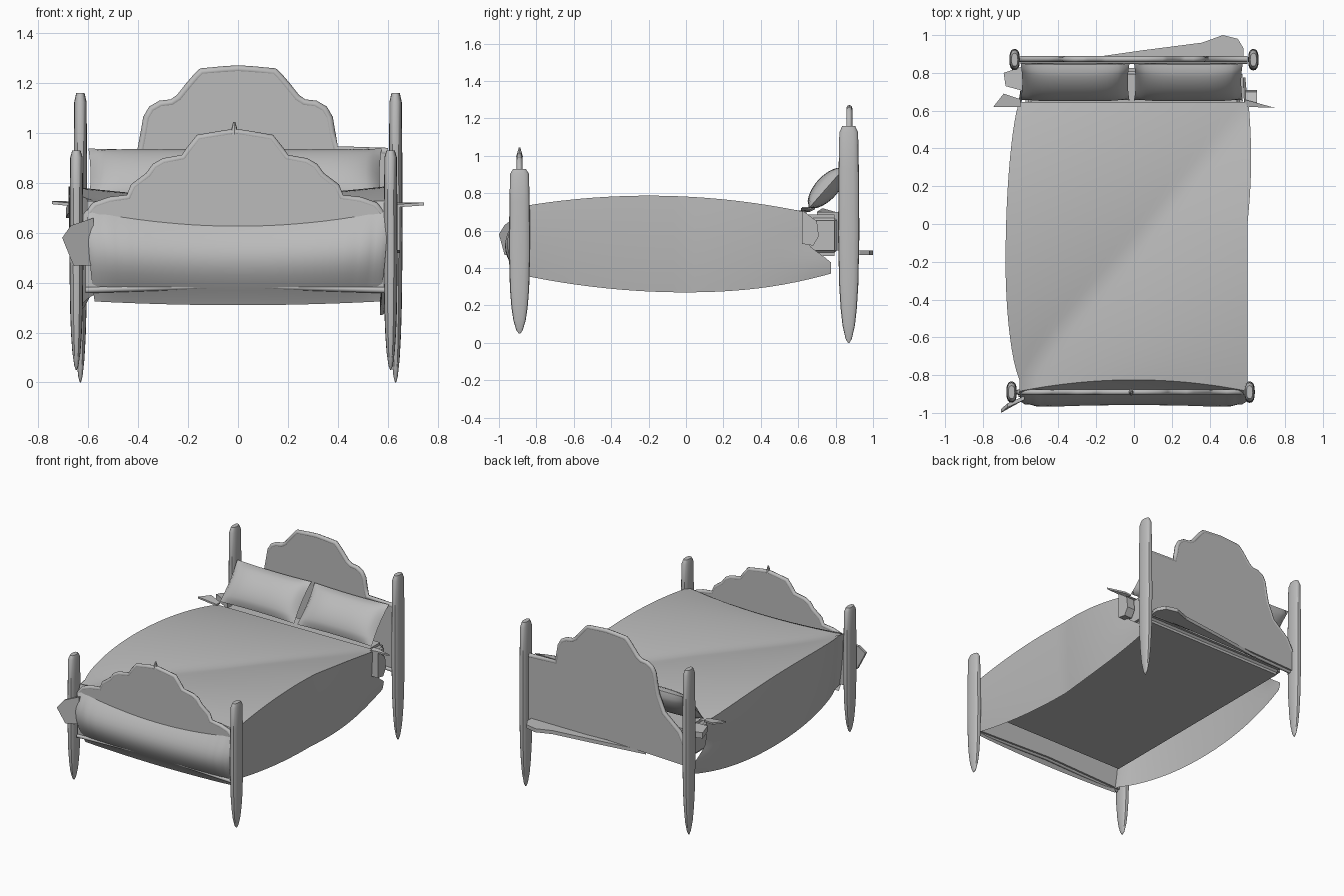
import bpy, bmesh, math
from mathutils import Vector

cube = bpy.data.objects.get("Cube")
if cube:
    bpy.data.objects.remove(cube, do_unlink=True)

GREY = (0.5, 0.5, 0.5, 1)
grey = bpy.data.materials.new("plain_grey")
grey.use_nodes = True
grey.diffuse_color = GREY
grey.node_tree.nodes["Principled BSDF"].inputs["Base Color"].default_value = GREY


def finish(name, bm, smooth=True):
    """Turn a bmesh into a named, shaded object."""
    bmesh.ops.recalc_face_normals(bm, faces=bm.faces)
    mesh = bpy.data.meshes.new(name)
    bm.to_mesh(mesh)
    bm.free()
    mesh.materials.append(grey)
    ob = bpy.data.objects.new(name, mesh)
    bpy.context.collection.objects.link(ob)
    if smooth:
        bpy.ops.object.select_all(action='DESELECT')
        ob.select_set(True)
        bpy.context.view_layer.objects.active = ob
        bpy.ops.object.shade_smooth_by_angle(angle=math.radians(35))
    return ob


def surface(bm, fn, nu, nv):
    """Quad sheet from fn(u, v) with u and v in 0..1."""
    g = [[bm.verts.new(fn(i / nu, j / nv)) for j in range(nv + 1)] for i in range(nu + 1)]
    for i in range(nu):
        for j in range(nv):
            bm.faces.new((g[i][j], g[i + 1][j], g[i + 1][j + 1], g[i][j + 1]))


def plate(name, pts, offset):
    """Polygon extruded by an offset vector."""
    bm = bmesh.new()
    face = bm.faces.new([bm.verts.new(p) for p in pts])
    new = bmesh.ops.extrude_face_region(bm, geom=[face])["geom"]
    bmesh.ops.translate(bm, vec=offset, verts=[v for v in new if isinstance(v, bmesh.types.BMVert)])
    return finish(name, bm, smooth=False)


def moulding(name, pts, radius):
    """Round trim along a path."""
    cu = bpy.data.curves.new(name, 'CURVE')
    cu.dimensions = '3D'
    cu.bevel_depth = radius
    cu.bevel_resolution = 2
    cu.use_fill_caps = True
    sp = cu.splines.new('POLY')
    sp.points.add(len(pts) - 1)
    for p, co in zip(sp.points, pts):
        p.co = (*co, 1)
    cu.materials.append(grey)
    ob = bpy.data.objects.new(name, cu)
    bpy.context.collection.objects.link(ob)


# Posts: flattened spindles with a pointed foot
POST = [(0, .08), (.02, .3), (.08, .58), (.16, .76), (.27, .9), (.5, 1), (.8, .95), (.97, .88), (1, .6)]


def post(name, x, y, z0, z1):
    bm = bmesh.new()
    n, rings = 16, []
    for t, r in POST:
        ring = []
        for k in range(n):
            a = 2 * math.pi * k / n
            c, s = math.cos(a), math.sin(a)
            ring.append(bm.verts.new((x + .028 * r * math.copysign(abs(c) ** .8, c),
                                      y + .057 * r * math.copysign(abs(s) ** .8, s),
                                      z0 + t * (z1 - z0))))
        rings.append(ring)
    for a, b in zip(rings, rings[1:]):
        for k in range(n):
            bm.faces.new((a[k], a[(k + 1) % n], b[(k + 1) % n], b[k]))
    bm.faces.new(rings[0])
    bm.faces.new(rings[-1])
    finish(name, bm)


post("front_post_right", -.648, -.89, .05, .93)
post("front_post_left", .612, -.89, .05, .93)
post("back_post_right", -.632, .87, 0, 1.16)
post("back_post_left", .632, .87, 0, 1.16)


# Boards: a mirrored crest with its own shoulder on each side
def board(name, right, crest, left, bottom, cx, y, rim):
    prof = right + crest + [(-x, z) for x, z in reversed(crest) if x] + left
    top = [Vector((cx + x, y, z)) for x, z in prof]
    low = [Vector((cx + .6 * s, y, bottom + .02 * (1 - abs(s)))) for s in (1, .5, 0, -.5, -1)]
    shift = Vector((0, .013, 0))
    plate(name, [p - shift for p in top + low], shift * 2)
    moulding(name + "_top_moulding", top, rim)
    moulding(name + "_bottom_rail", [p - shift for p in low], rim * .8)


HEAD = [(-.375, 1.0), (-.365, 1.06), (-.345, 1.095), (-.31, 1.115), (-.265, 1.12), (-.235, 1.14),
        (-.195, 1.19), (-.165, 1.225), (-.145, 1.245), (-.06, 1.252), (0, 1.256)]
FOOT = [(-.6, .6), (-.595, .67), (-.56, .71), (-.5, .73), (-.425, .74), (-.405, .785), (-.345, .83),
        (-.32, .865), (-.285, .885), (-.205, .9), (-.18, .935), (-.145, .98), (-.07, .992), (0, 1.003)]
board("headboard", [(-.6, .62), (-.56, .7), (-.44, .8), (-.39, .92)], HEAD,
      [(.39, .935), (.6, .925)], .48, 0, .873, .016)
board("footboard", [], FOOT, [], .37, -.012, -.89, .015)

# Finial on the footboard
bm = bmesh.new()
bmesh.ops.create_cone(bm, cap_ends=True, segments=8, radius1=.018, radius2=.004, depth=.05)
bmesh.ops.translate(bm, vec=(-.015, -.89, 1.02), verts=bm.verts)
finish("footboard_finial", bm)

# Mattress
bm = bmesh.new()
bmesh.ops.create_cube(bm, size=1)
for v in bm.verts:
    v.co = (v.co.x * 1.15, v.co.y * 1.66 - .005, v.co.z * .22 + .575)
bmesh.ops.bevel(bm, geom=bm.edges[:], offset=.03, segments=3, affect='EDGES')
finish("mattress", bm)

# Blanket: arched sides, a diagonal valley across the top and an open underside
Y0, Y1 = -.885, .645


def row_y(v):
    return Y0 + (Y1 - Y0) * v


def top_z(y):
    return .787 - .09 * ((y + .2) / .85) ** 2


def hem_z(y):
    return .27 + .12 * y * y


def side_x(y, s):
    if s < 0:
        w = max(0, 1 - ((y + .2) / (.85 if y > -.2 else .62)) ** 2)
        return -.605 - .075 * w ** .7
    return .6 + .02 * max(0, 1 - ((y - .35) / .35) ** 2)


def front_y(s):
    return Y0 + .06 * (1 - s * s)


def blanket_top(u, v):
    y, s = row_y(v), 2 * u - 1
    x = side_x(y, s) * abs(s)
    d = 2 * v - 1
    rise = abs(s - d) / max(.001, 1 - d if s > d else 1 + d)
    valley = .722 - .015 * v
    z = valley + (top_z(y) - valley) * min(1, rise)
    return (x, y + (front_y(s) - Y0) * (1 - v) ** 8, z)


def blanket_side(s):
    def fn(u, v):
        y = row_y(v)
        z = hem_z(y) + (top_z(y) - hem_z(y)) * u
        tail = .13 * v ** 12 * max(0, min(1, (.55 - u) * 3.5))
        lift = .05 * v ** 12 * (1 - u) ** 4
        return (side_x(y, s) - s * .03 * (1 - u) ** 2, y + tail, z + lift)
    return fn


def blanket_front(u, v):
    s = 2 * u - 1
    x = side_x(Y0, s) * abs(s) - s * .03 * (1 - v) ** 2
    ripple = .008 * math.sin(u * 110) * abs(s) ** 8
    bulge = (.1 + .02 * (1 - s * s) * (1 - v) + ripple) * math.sin(math.pi * v) ** 1.2
    y = Y0 + (front_y(s) - Y0) * v + .015 * (1 - v) - bulge * (1 - .35 * abs(s) ** 10)
    z0 = .31 + .015 * s * s
    return (x, y, z0 + (top_z(Y0) - z0) * v)


bm = bmesh.new()
surface(bm, blanket_top, 28, 28)
surface(bm, blanket_side(-1), 12, 28)
surface(bm, blanket_side(1), 12, 28)
surface(bm, blanket_front, 56, 14)
bmesh.ops.remove_doubles(bm, verts=bm.verts, dist=.002)
finish("blanket", bm)


# Pillows: pinched cushions leaning on the headboard
def pillow(name, cx):
    along = Vector((0, .097, .11))
    out = Vector((0, -.108, .088)).normalized()

    def side(d):
        def fn(u, v):
            a, b = 2 * u - 1, 2 * v - 1
            puff = .062 * (max(0, (1 - a ** 4) * (1 - b * b))) ** .6
            pa = a * (1 - .03 * (1 - b * b))
            pb = b * (1 - .04 * (1 - a * a))
            return Vector((cx + .288 * pa, .752, .828)) + along * pb + out * puff * d
        return fn
    bm = bmesh.new()
    surface(bm, side(1), 20, 12)
    surface(bm, side(-1), 20, 12)
    bmesh.ops.remove_doubles(bm, verts=bm.verts, dist=.0005)
    finish(name, bm)


pillow("right_pillow", -.312)
pillow("left_pillow", .288)

# Loose cloth ends at the corners and behind the headboard
plate("right_sheet_corner", [(-.6, .62, .70), (-.745, .62, .715), (-.69, .69, .715), (-.6, .66, .70)], (0, 0, .012))
plate("left_sheet_corner", [(.58, .66, .70), (.62, .65, .71), (.745, .615, .71), (.6, .62, .70)], (0, 0, .012))
plate("left_sheet_fold", [(.59, .62, .53), (.59, .68, .52), (.59, .71, .57), (.59, .7, .65), (.59, .62, .71)],
      (.06, 0, 0))
plate("right_sheet_fold", [(-.57, .7, .66), (-.68, .73, .68), (-.69, .8, .66), (-.57, .84, .66)], (0, 0, .04))
plate("blanket_corner", [(-.58, -.93, .47), (-.66, -.97, .47), (-.705, -1, .58), (-.67, -.97, .63), (-.58, -.93, .66)],
      (0, .02, 0))
plate("rear_sheet", [(-.3, .87, .47), (.05, .92, .47), (.36, .96, .47), (.47, 1, .47),
                     (.55, .98, .47), (.58, .93, .47), (.58, .87, .47)], (0, 0, .025))
